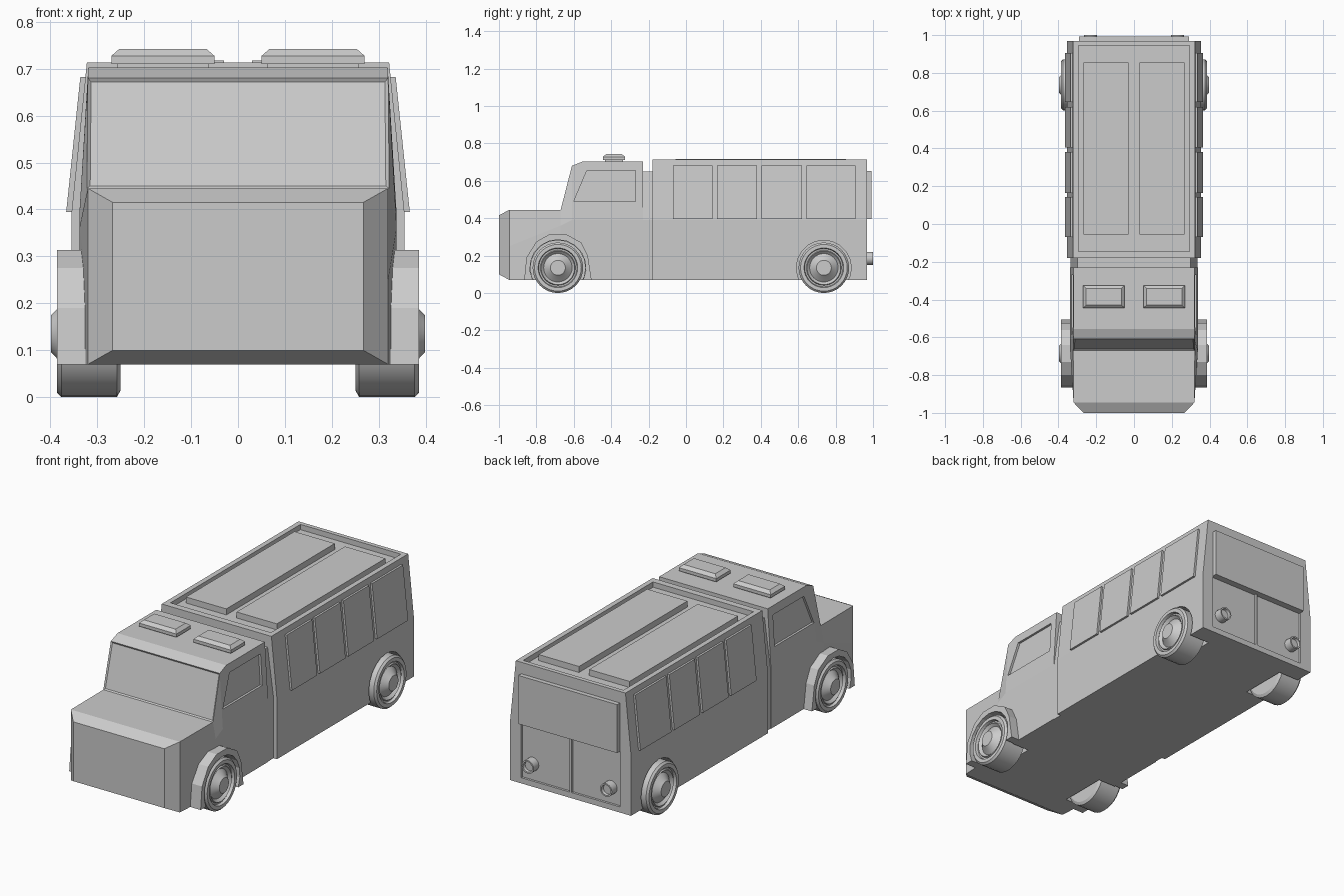
import bpy, bmesh
from math import sin, cos, pi, radians

if "Cube" in bpy.data.objects:
    bpy.data.objects.remove(bpy.data.objects["Cube"])


def skin(name, rings, smooth=False):
    """Join equal-length rings of points into a closed solid."""
    bm = bmesh.new()
    vs = [[bm.verts.new(p) for p in r] for r in rings]
    n = len(rings[0])
    for a, b in zip(vs, vs[1:]):
        for i in range(n):
            j = (i + 1) % n
            bm.faces.new((a[i], a[j], b[j], b[i]))
    bm.faces.new(vs[0])
    bm.faces.new(vs[-1])
    bmesh.ops.recalc_face_normals(bm, faces=bm.faces)
    me = bpy.data.meshes.new(name)
    bm.to_mesh(me)
    bm.free()
    ob = bpy.data.objects.new(name, me)
    bpy.context.collection.objects.link(ob)
    if smooth:
        bpy.ops.object.select_all(action='DESELECT')
        bpy.context.view_layer.objects.active = ob
        ob.select_set(True)
        bpy.ops.object.shade_smooth_by_angle(angle=radians(25))
    return ob


def section(y, half):
    """Symmetric cross-section at y from (half width, z) points."""
    return [(x, y, z) for x, z in half] + [(-x, y, z) for x, z in reversed(half)]


def prism(name, yz, x0, x1):
    return skin(name, [[(x, y, z) for y, z in yz] for x in (x0, x1)])


def rect(x0, x1, y0, y1, z):
    return [(x0, y0, z), (x1, y0, z), (x1, y1, z), (x0, y1, z)]


def box(name, x0, x1, y0, y1, z0, z1):
    return skin(name, [rect(x0, x1, y0, y1, z0), rect(x0, x1, y0, y1, z1)])


def lathe_x(name, profile, y, z, n=32):
    """Revolve (x, radius) profile about the x axis."""
    return skin(name, [[(x, y + r * cos(2 * pi * i / n), z + r * sin(2 * pi * i / n))
                        for i in range(n)] for x, r in profile], True)


def cut(ob, cutter):
    cutter.hide_render = True
    m = ob.modifiers.new("cut", 'BOOLEAN')
    m.operation = 'DIFFERENCE'
    m.solver = 'EXACT'
    m.object = cutter
    bpy.context.view_layer.objects.active = ob
    bpy.ops.object.modifier_apply(modifier=m.name)
    bpy.data.objects.remove(cutter)


FRONT_Y, REAR_Y, AXLE_Z = -0.685, 0.737, 0.135

# Cab with hood
cab = skin("cab", [section(y, h) for y, h in [
    (-1.0, [(.267, .10), (.267, .25), (.267, .415)]),
    (-.945, [(.32, .07), (.32, .25), (.32, .445)]),
    (-.67, [(.338, .07), (.338, .36), (.322, .445)]),
    (-.61, [(.338, .07), (.338, .39), (.32, .68)]),
    (-.555, [(.338, .07), (.338, .39), (.319, .702)]),
    (-.23, [(.338, .07), (.338, .39), (.319, .702)])]])

# Recessed windshield
bm = bmesh.new()
bm.from_mesh(cab.data)
glass = [f for f in bm.faces if f.normal.y < -.7 and f.calc_center_median().z > .5]
bmesh.ops.inset_individual(bm, faces=glass, thickness=.01, depth=-.006)
bm.to_mesh(cab.data)
bm.free()

# Neck between cab and rear body
skin("neck", [section(y, [(.335, .07), (.335, .39), (.30, .65)]) for y in (-.24, -.17)])

# Rear body with roof tray and back door recesses
body = skin("rear_body", [section(y, [(.355, .07), (.355, .39), (.322, .713)])
                          for y in (-.18, .968)])
cut(body, box("tray_cutter", -.295, .295, -.145, .945, .685, .8))

for s, side in ((1, "right"), (-1, "left")):
    cut(body, box("door_cutter", s * .006, s * .29, .956, 1.1, .10, .42))

    # Cab side window recess, following the wall slope
    win = [(-.60, .49), (-.27, .49), (-.27, .655), (-.53, .655)]
    cut(cab, skin("window_cutter", [
        [(s * (.338 - (z - .39) * .061 - .012), y, z) for y, z in win],
        [(s * .45, y, z) for y, z in win]]))

    # Wheels and wheel wells
    for y, host, end in ((FRONT_Y, cab, "front"), (REAR_Y, body, "rear")):
        cut(host, lathe_x("well_cutter", [(s * .235, .147), (s * .5, .147)], y, AXLE_Z, 20))
        lathe_x(f"{end}_wheel_{side}", [(s * x, r) for x, r in [
            (.25, .12), (.258, .135), (.376, .135), (.386, .125), (.386, .106),
            (.372, .102), (.372, .094), (.38, .09), (.366, .076), (.388, .05),
            (.398, .04)]], y, AXLE_Z)

    # Front fender arch
    outer = [(-.865, .07), (-.853, .19), (-.80, .275), (-.73, .314),
             (-.64, .314), (-.56, .27), (-.525, .2), (-.505, .07)]
    inner = [(FRONT_Y + .15 * cos(a), AXLE_Z + .15 * sin(a))
             for a in (radians(-25.7 + 231.4 * i / 12) for i in range(13))]
    prism(f"fender_{side}", outer + inner, s * .315, s * .386)

    # Side windows on the rear body
    for i, (y0, y1) in enumerate([(-.07, .142), (.165, .38), (.405, .638), (.648, .905)]):
        if i >= 2:
            y0, y1 = ((.405, .62), (.645, .905))[i - 2]
        skin(f"side_window_{side}_{i + 1}", [
            [(s * (x + o), y, z) for y, z, x in
             [(y0, .395, .355), (y1, .395, .355), (y1, .682, .325), (y0, .682, .325)]]
            for o in (-.01, .011)])

    # Roof panels in the tray
    box(f"roof_panel_{side}", s * .03, s * .267, -.055, .855, .68, .717)

    # Roof vents on the cab
    skin(f"roof_vent_{side}", [rect(s * (.05 + i), s * (.27 - i), -.445 + i, -.325 - i, z)
                               for i, z in [(.013, .69), (.013, .71), (0, .71),
                                            (0, .727), (.017, .742)]])

    # Round rear lamps
    n = 20
    skin(f"rear_lamp_{side}", [[(s * .23 + r * cos(2 * pi * i / n), y,
                                 .185 + r * sin(2 * pi * i / n)) for i in range(n)]
                               for y, r in [(.95, .035), (1.0, .035), (1.0, .027),
                                            (.985, .025)]], True)

# Upper back door panel
box("back_panel", -.29, .29, .95, .992, .395, .652)
